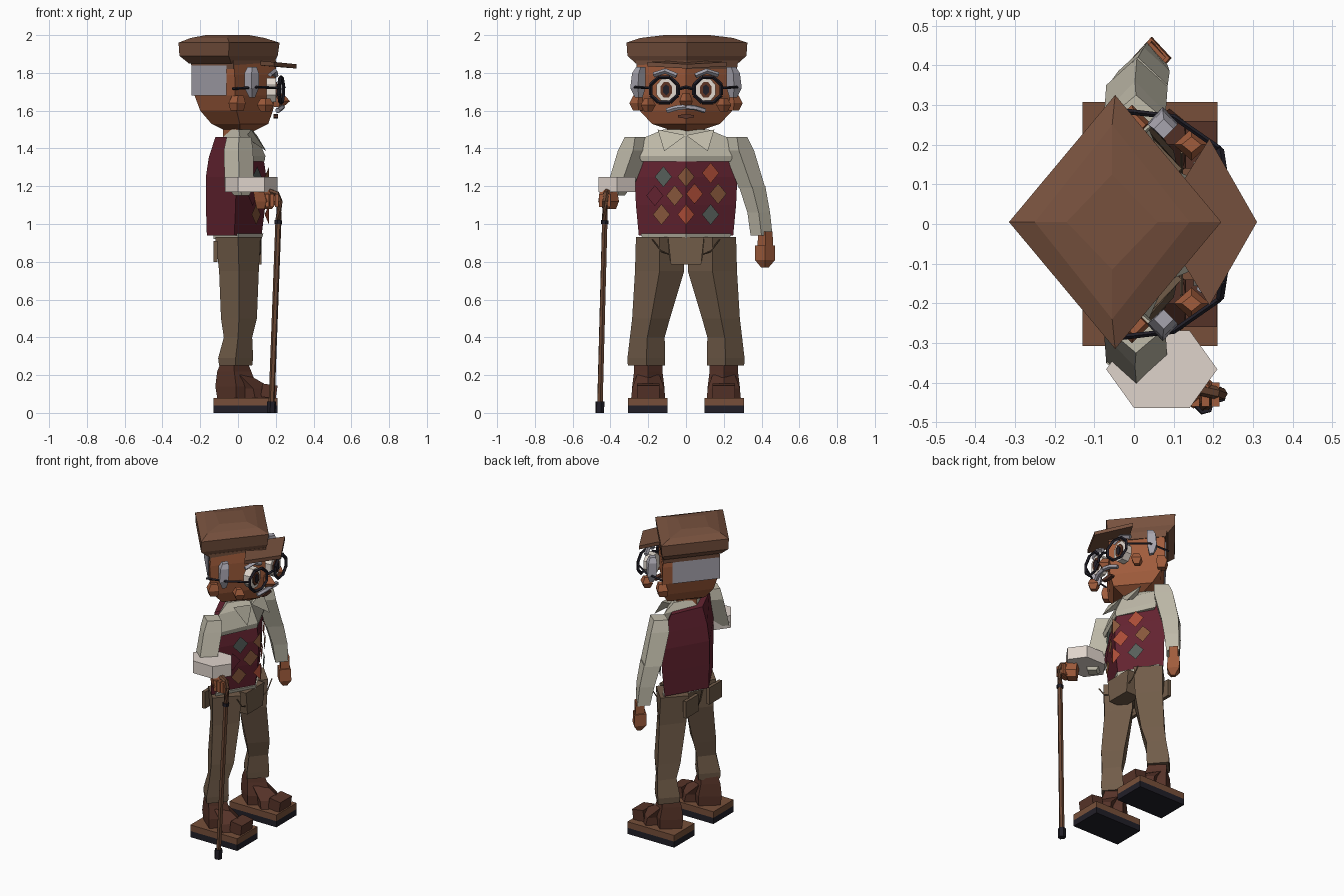
import bpy, bmesh
from math import cos, sin, pi, radians
from mathutils import Vector


def mat(name, r, g, b):
    m = bpy.data.materials.new(name)
    m.diffuse_color = tuple((c / 255) ** 2.2 for c in (r, g, b)) + (1,)
    return m


SKIN = mat("skin", 158, 92, 62)
HAT = mat("hat_brown", 118, 82, 64)
VEST = mat("maroon", 100, 40, 52)
SHIRT = mat("shirt", 190, 185, 168)
CUFF = mat("cuff", 222, 210, 202)
PANTS = mat("trousers", 112, 92, 74)
SHOE = mat("shoe", 88, 55, 45)
WELT = mat("welt", 118, 80, 60)
BLACK = mat("black", 38, 36, 44)
HAIR = mat("grey_hair", 165, 162, 172)
WHITE = mat("eye_white", 225, 215, 205)
IRIS = mat("iris", 95, 55, 40)
WOOD = mat("wood", 105, 72, 54)
RED = mat("diamond_red", 170, 78, 58)
GREEN = mat("diamond_green", 88, 96, 92)
TAN = mat("diamond_tan", 135, 88, 62)


def mesh(name, verts, faces, m):
    bm = bmesh.new()
    vs = [bm.verts.new(v) for v in verts]
    for f in faces:
        bm.faces.new([vs[i] for i in f])
    bmesh.ops.recalc_face_normals(bm, faces=bm.faces)
    me = bpy.data.meshes.new(name)
    bm.to_mesh(me)
    bm.free()
    me.materials.append(m)
    ob = bpy.data.objects.new(name, me)
    bpy.context.collection.objects.link(ob)
    return ob


def loft(name, rings, m):
    """Skin a list of equal-sized point rings, capped at both ends."""
    n, v = len(rings[0]), [p for r in rings for p in r]
    f = [(k * n + i, k * n + (i + 1) % n, k * n + n + (i + 1) % n, k * n + n + i)
         for k in range(len(rings) - 1) for i in range(n)]
    f += [tuple(range(n)), tuple(range(len(v) - n, len(v)))]
    return mesh(name, v, f, m)


def four(name, secs, m, s=1):
    """Four-sided body; sections are (z, x_back, x_front, y_centre, y_half)."""
    return loft(name, [[(b, s * c, z), ((a + b) / 2, s * (c + h), z),
                        (a, s * c, z), ((a + b) / 2, s * (c - h), z)]
                       for z, a, b, c, h in secs], m)


def box(name, c, size, m, rz=0, ry=0):
    x, y, z = (d / 2 for d in size)
    ob = loft(name, [[(-x, -y, k), (x, -y, k), (x, y, k), (-x, y, k)] for k in (-z, z)], m)
    ob.location, ob.rotation_euler = c, (0, ry, rz)
    return ob


def tube(name, pts, r, m, n=6):
    """Straight-segmented rod along a path."""
    pts = [Vector(p) for p in pts]
    rings = []
    for i, p in enumerate(pts):
        q = (pts[min(i + 1, len(pts) - 1)] - pts[max(i - 1, 0)]).to_track_quat('Z', 'Y')
        rings.append([p + q @ Vector((r * cos(2 * pi * k / n), r * sin(2 * pi * k / n), 0)) for k in range(n)])
    return loft(name, rings, m)


def disc(name, c, ry, rz, d, m, n=8):
    """Flat polygon facing forward."""
    return loft(name, [[(c[0] + x, c[1] + ry * cos(2 * pi * (k + .5) / n), c[2] + rz * sin(2 * pi * (k + .5) / n))
                        for k in range(n)] for x in (-d, d)], m)


# Hat: diamond crown, band and peak
four("hat_crown", [(1.85, -.26, .19, .005, .27), (1.89, -.31, .21, .005, .315), (1.96, -.315, .22, .005, .32),
                   (1.985, -.25, .14, .005, .245), (2.0, -.17, .06, .005, .12)], HAT)
four("hat_band", [(1.82, -.245, .2, .005, .265), (1.865, -.25, .2, .005, .27)], HAT)
loft("hat_peak", [[(.31, 0.005, z - .012), (.19, .215, z), (.06, .005, z + .008), (.19, -.205, z)]
                  for z in (1.835, 1.858)], HAT)

# Head and back hair
four("head", [(1.49, -.06, .08, 0, .06), (1.53, -.14, .16, 0, .18), (1.6, -.2, .185, 0, .245),
              (1.68, -.23, .2, 0, .268), (1.79, -.235, .2, 0, .268), (1.86, -.23, .195, 0, .25)], SKIN)
loft("back_hair", [[(-.245, 0, z), (-.06, .225, z), (-.06, -.225, z)] for z in (1.68, 1.84)], HAIR)
four("neck", [(1.42, -.08, .08, 0, .1), (1.52, -.08, .08, 0, .1)], SKIN)
four("nose", [(1.62, .19, .24, 0, .025), (1.65, .18, .275, 0, .035), (1.69, .18, .24, 0, .02)], SKIN)
disc("mouth", (.2, 0, 1.57), .05, .012, .012, SHOE, 6)

for s, side in ((1, "left"), (-1, "right")):
    # Face details
    four(side + "_ear", [(1.6, -.04, .03, .25, .03), (1.64, -.05, .04, .255, .045),
                         (1.68, -.03, .03, .25, .03)], SKIN, s)
    four(side + "_cheek", [(1.595, .12, .17, .2, .02), (1.63, .1, .19, .2, .04), (1.665, .12, .17, .2, .02)], SKIN, s)
    four(side + "_sideburn", [(1.67, .06, .09, .25, .02), (1.72, .035, .11, .255, .04),
                              (1.8, .035, .11, .25, .035), (1.83, .05, .1, .24, .025)], HAIR, s)
    disc(side + "_eye", (.175, s * .105, 1.71), .055, .068, .025, WHITE)
    disc(side + "_iris", (.195, s * .105, 1.71), .033, .045, .012, IRIS)
    disc(side + "_pupil", (.2, s * .105, 1.71), .018, .03, .012, BLACK, 6)
    tube(side + "_eyebrow", [(.2, s * .05, 1.785), (.195, s * .11, 1.81), (.17, s * .17, 1.79)], .014, HAIR, 4)
    tube(side + "_moustache", [(.235, 0, 1.62), (.23, s * .05, 1.615), (.21, s * .1, 1.6)], .014, HAIR, 5)
    # Glasses
    for k in range(8):
        a, b = 2 * pi * (k + .5) / 8, 2 * pi * (k + 1.5) / 8
        tube(side + "_glasses_rim", [(.228 - .012 * cos(t), s * (.115 + .078 * cos(t)), 1.71 + .072 * sin(t))
                                     for t in (a, b)], .01, BLACK, 4)
    tube(side + "_glasses_temple", [(.215, s * .19, 1.72), (.1, s * .27, 1.725), (-.03, s * .285, 1.715)],
         .007, BLACK, 4)

    # Collar flap and shirt shoulder
    mesh(side + "_collar", [(.1, 0, 1.47), (.07, s * .15, 1.5), (.15, s * .115, 1.385), (.04, s * .07, 1.46)],
         [(0, 1, 2), (0, 1, 3), (1, 2, 3), (0, 2, 3)], SHIRT)

    # Upper sleeve
    four(side + "_upper_sleeve", [(1.46, -.06, .07, .27, .055), (1.39, -.075, .08, .28, .08),
                                  (1.19, -.07, .085, .35, .07)], SHIRT, s)

    # Trouser leg
    four(side + "_leg", [(.93, -.12, .12, .14, .125), (.75, -.1, .11, .14, .13), (.5, -.09, .1, .185, .1),
                         (.4, -.075, .075, .205, .092), (.29, -.105, .08, .21, .1), (.25, -.1, .075, .21, .098)],
         PANTS, s)
    box(side + "_back_pocket", (-.12, s * .12, .855), (.022, .13, .11), PANTS)
    tube(side + "_pocket_seam", [(.115, s * .09, .84), (.12, s * .13, .855), (.12, s * .18, .92)], .004, PANTS, 4)

    # Shoe
    box(side + "_sole", (.04, s * .203, .02), (.34, .21, .04), BLACK)
    box(side + "_welt", (.04, s * .203, .06), (.34, .21, .04), WELT)
    four(side + "_shoe_heel", [(.08, -.11, .09, .2, .085), (.14, -.12, .1, .2, .085), (.22, -.11, .07, .2, .075),
                               (.27, -.09, .05, .2, .075)], SHOE, s)
    four(side + "_shoe_toe", [(.08, -.02, .2, .2, .09), (.13, -.02, .18, .2, .085), (.2, -.04, .06, .2, .06)],
         SHOE, s)
    box(side + "_toe_cap", (.165, s * .2, .115), (.08, .12, .07), SHOE, ry=radians(8))

tube("glasses_bridge", [(.235, -.04, 1.715), (.245, 0, 1.725), (.235, .04, 1.715)], .009, BLACK, 4)

# Torso
four("vest", [(.94, -.165, .125, 0, .25), (1.1, -.17, .145, 0, .265), (1.25, -.17, .15, 0, .272),
              (1.35, -.155, .135, 0, .25), (1.46, -.12, .06, 0, .2)], VEST)
four("shirt_front", [(1.33, -.08, .14, 0, .235), (1.36, -.08, .145, 0, .25), (1.46, -.08, .1, 0, .215),
                     (1.5, -.07, .08, 0, .12)], SHIRT)
four("shirt_hem", [(.92, -.13, .125, 0, .23), (.95, -.13, .135, 0, .24)], SHIRT)
four("hips", [(.8, -.09, .1, 0, .2), (.93, -.12, .125, 0, .255)], PANTS)
loft("trouser_fly", [[(.02, -w, z), (.125, -w, z), (.125, w, z), (.02, w, z)]
                     for w, z in ((.08, .785), (.095, .93))], PANTS)

# Argyle diamonds folded around the vest front
for y, z, m in ((-.12, 1.25, GREEN), (0, 1.25, TAN), (.13, 1.27, RED), (-.165, 1.15, VEST), (-.06, 1.15, TAN),
                (.045, 1.16, RED), (.17, 1.16, TAN), (-.13, 1.05, TAN), (0, 1.05, RED), (.13, 1.05, GREEN)):
    pts = [(y, z + .055), (y - .045, z), (y, z - .055), (y + .045, z)]
    mesh("vest_diamond", [(.165 - .53 * abs(a), a, b) for a, b in pts], [(0, 1, 2), (0, 2, 3)], m)

# Left forearm and hanging hand
four("left_forearm", [(1.2, -.065, .085, .35, .07), (1.06, -.04, .09, .385, .06), (.94, -.02, .085, .4, .058)], SHIRT)
four("left_wrist", [(.96, .005, .08, .42, .038), (.87, .01, .08, .42, .042)], SKIN)
four("left_hand", [(.885, -.005, .09, .418, .052), (.81, -.005, .095, .418, .054), (.77, .03, .065, .418, .02)], SKIN)

# Right elbow, cuff and gripping hand
four("right_elbow", [(1.21, -.07, .085, .35, .07), (1.15, -.02, .06, .36, .035)], SHIRT, -1)
loft("right_cuff", [[(.07 + .14 * cos(k * pi / 3), -.366 + .113 * sin(k * pi / 3), z) for k in range(6)]
                    for z in (1.17, 1.25)], CUFF)
four("right_hand", [(1.18, .08, .19, .41, .045), (1.12, .09, .21, .41, .055), (1.08, .1, .18, .405, .035)], SKIN, -1)
for k in range(3):
    box("right_finger", (.155 + .025 * k, -.43, 1.125), (.02, .06, .07), SKIN)

# Walking cane
tube("cane_shaft", [(.177, -.456, .03), (.214, -.43, 1.02), (.22, -.428, 1.12), (.205, -.425, 1.16),
                    (.16, -.415, 1.175), (.13, -.405, 1.16)], .016, WOOD)
tube("cane_tip", [(.176, -.457, 0), (.178, -.455, .06)], .024, BLACK)
tube("cane_band", [(.213, -.431, 1.0), (.214, -.43, 1.02)], .021, BLACK)
